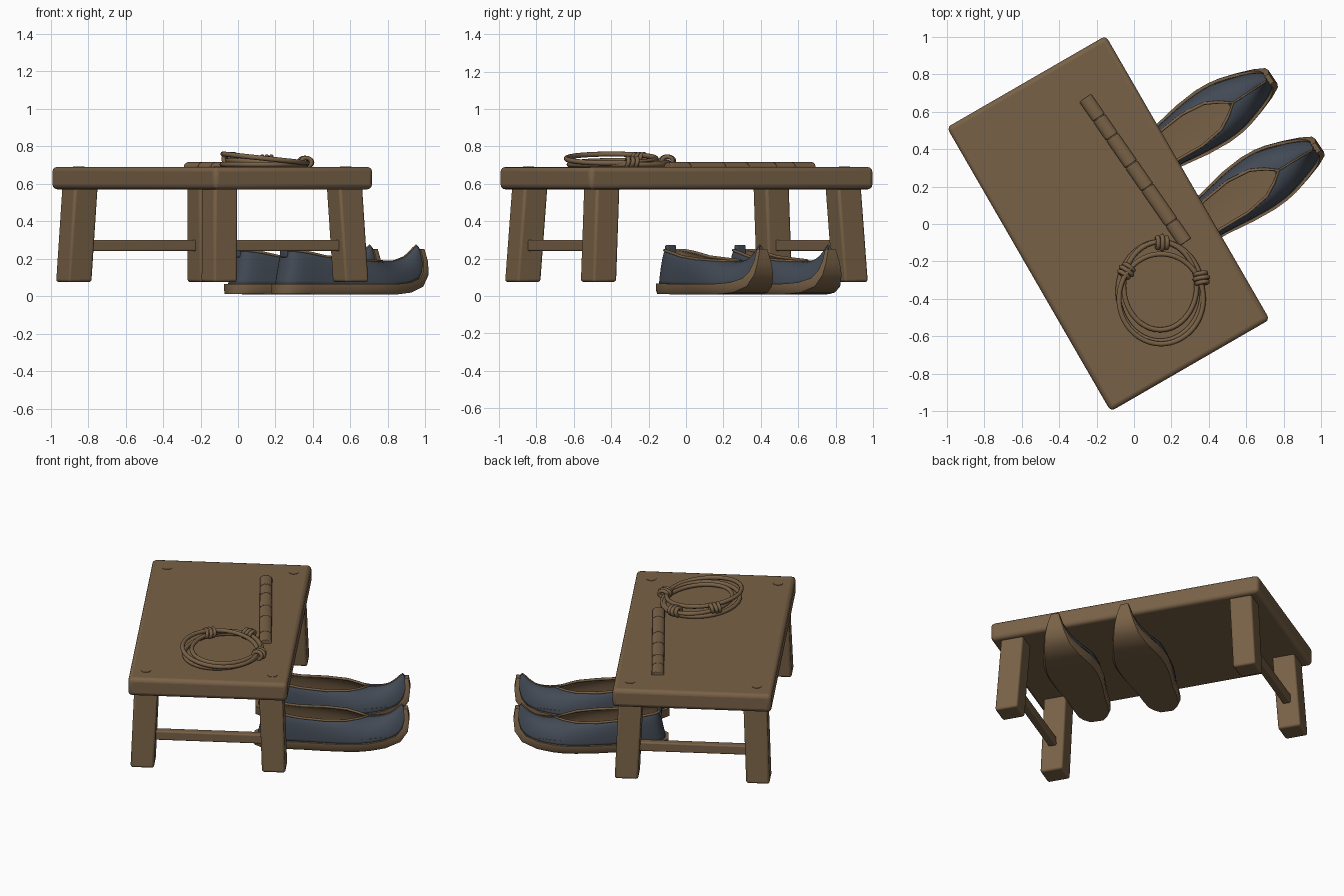
import bpy, bmesh, math
from mathutils import Matrix, Vector

if "Cube" in bpy.data.objects:
    bpy.data.objects.remove(bpy.data.objects["Cube"])

def material(name, rgb):
    m = bpy.data.materials.new(name)
    m.diffuse_color = (*rgb, 1)
    m.use_nodes = True
    m.node_tree.nodes["Principled BSDF"].inputs["Base Color"].default_value = m.diffuse_color
    return m

BROWN = material("warm brown", (0.19, 0.12, 0.062))
BLUE = material("slate blue", (0.055, 0.068, 0.09))
STOOL = Matrix.Translation((-0.1375, 0.0025, 0)) @ Matrix.Rotation(math.radians(30), 4, 'Z')

def finish(name, bm, mats, matrix=Matrix(), bevel=0, angle=40):
    me = bpy.data.meshes.new(name)
    bm.to_mesh(me)
    bm.free()
    ob = bpy.data.objects.new(name, me)
    bpy.context.collection.objects.link(ob)
    for m in mats:
        me.materials.append(m)
    ob.matrix_world = matrix
    if bevel:
        b = ob.modifiers.new("bevel", 'BEVEL')
        b.width, b.segments = bevel, 3
    bpy.ops.object.select_all(action='DESELECT')
    bpy.context.view_layer.objects.active = ob
    ob.select_set(True)
    bpy.ops.object.shade_smooth_by_angle(angle=math.radians(angle))
    return ob

def box(name, centre, size, matrix, bevel, mat=BROWN, splay=(0, 0)):
    bm = bmesh.new()
    bmesh.ops.create_cube(bm, size=1)
    for v in bm.verts:
        low = v.co.z < 0
        v.co = Vector(centre) + v.co * Vector(size)
        if low:
            v.co.x += splay[0]
            v.co.y += splay[1]
    return finish(name, bm, [mat], matrix, bevel)

def cylinder(name, r, depth, matrix):
    bm = bmesh.new()
    bmesh.ops.create_cone(bm, cap_ends=True, segments=20, radius1=r, radius2=r, depth=depth)
    return finish(name, bm, [BROWN], matrix)

def tube(name, pts, r, matrix=Matrix(), cyclic=True):
    cu = bpy.data.curves.new(name, 'CURVE')
    cu.dimensions = '3D'
    cu.bevel_depth, cu.bevel_resolution, cu.use_fill_caps = r, 3, True
    sp = cu.splines.new('POLY')
    sp.points.add(len(pts) - 1)
    for p, co in zip(sp.points, pts):
        p.co = (*co, 1)
    sp.use_cyclic_u, sp.use_smooth = cyclic, True
    ob = bpy.data.objects.new(name, cu)
    bpy.context.collection.objects.link(ob)
    cu.materials.append(BROWN)
    ob.matrix_world = matrix
    return ob

# Low bench: slab, splayed legs, pegs and end rails
box("bench_top", (0, 0, 0.63), (0.98, 1.75, 0.12), STOOL, 0.025)
for sy in (-1, 1):
    for sx in (-1, 1):
        box("bench_leg", (sx * 0.385, sy * 0.745, 0.33), (0.145, 0.145, 0.51), STOOL, 0.014,
            splay=(sx * 0.02, sy * 0.032))
        cylinder("leg_peg", 0.03, 0.006, STOOL @ Matrix.Translation((sx * 0.39, sy * 0.75, 0.69)))
    box("end_rail", (0, sy * 0.765, 0.27), (0.72, 0.05, 0.06), STOOL, 0.008)

# Flattened jointed stick lying on the bench
a, b = Vector((-0.262, 0.675, 0.69)), Vector((0.275, -0.1, 0.69))
rot = (b - a).to_track_quat('Z', 'Y').to_matrix().to_4x4()
joints = [0, 0.14, 0.27, 0.46, 0.62, 0.86, 1]
for t0, t1 in zip(joints, joints[1:]):
    mid = a.lerp(b, (t0 + t1) / 2)
    depth = (b - a).length * (t1 - t0) - 0.006
    ob = cylinder("stick_segment", 0.038, depth,
                  Matrix.Translation(mid) @ Matrix.Diagonal((1, 1, 0.7, 1)) @ rot)
    bv = ob.modifiers.new("bevel", 'BEVEL')
    bv.width, bv.segments, bv.limit_method = 0.005, 2, 'ANGLE'
cylinder("stick_core", 0.033, (b - a).length - 0.01,
         Matrix.Translation((a + b) / 2) @ Matrix.Diagonal((1, 1, 0.7, 1)) @ rot)

# Rope coil: three loops, one tilted, tied by wraps
for cx, cy, rx, ry, z, tilt in ((0.14, -0.36, 0.225, 0.265, 0.703, 0),
                                (0.145, -0.40, 0.225, 0.24, 0.735, 0.024),
                                (0.14, -0.33, 0.195, 0.235, 0.715, 0.01)):
    tube("rope_loop", [(cx + rx * math.cos(t), cy + ry * math.sin(t), z - tilt * math.cos(t))
                       for t in (2 * math.pi * i / 64 for i in range(64))], 0.0135)
for kx, ky, kz, ang in ((0.15, -0.10, 0.722, 0), (-0.04, -0.25, 0.735, 55), (0.36, -0.29, 0.715, 100)):
    for off in (-0.024, 0, 0.024):
        m = Matrix.Translation((kx, ky, kz)) @ Matrix.Rotation(math.radians(ang), 4, 'Z')
        ring = [(off + 0.004 * math.sin(t), (0.036 - abs(off) * 0.3) * math.cos(t), 0.023 * math.sin(t))
                for t in (2 * math.pi * i / 20 for i in range(20))]
        tube("rope_wrap", ring, 0.012, m)

# Shoe stations: base distance, base height, top distance, top height, half width, opening half width
ST = [(0.0, .06, .04, .245, .03, .025), (.02, .06, .052, .245, .068, .05), (.06, .06, .08, .243, .092, .066),
      (.14, .06, .15, .232, .105, .078), (.26, .058, .26, .21, .115, .088), (.42, .058, .42, .197, .142, .1),
      (.55, .058, .55, .19, .152, .083), (.63, .058, .62, .186, .147, .045), (.69, .06, .68, .184, .136, 0),
      (.78, .067, .75, .187, .108, 0), (.86, .09, .81, .207, .076, 0), (.895, .13, .845, .232, .054, 0),
      (.91, .185, .868, .255, .034, 0), (.905, .25, .89, .272, .012, 0)]

def subdivide(ob, levels):
    s = ob.modifiers.new("smooth", 'SUBSURF')
    s.levels = s.render_levels = levels

def shoe(matrix, bend):
    def mid(d):
        return bend * math.sin(math.pi * min(1, max(0, d)))
    # Upper: two curved walls that meet over the toe
    bm = bmesh.new()
    N, cols = 7, []
    for db, zb, dt, zt, w, o in ST:
        pair = []
        for s in (-1, 1):
            col = []
            for k in range(N):
                t = math.pi / 2 * k / (N - 1)
                d = db + (dt - db) * math.sin(t)
                col.append(bm.verts.new((d, mid(d) + s * (o + (w - o) * math.cos(t)),
                                         zb + (zt - zb) * math.sin(t))))
            pair.append(col)
        cols.append(pair)
    for p, q in zip(cols, cols[1:]):
        for k in range(N - 1):
            bm.faces.new((p[0][k], q[0][k], q[0][k + 1], p[0][k + 1]))
            bm.faces.new((p[1][k], p[1][k + 1], q[1][k + 1], q[1][k]))
    for k in range(N - 1):
        e = cols[0]
        bm.faces.new((e[1][k], e[0][k], e[0][k + 1], e[1][k + 1]))
    bmesh.ops.remove_doubles(bm, verts=bm.verts, dist=0.0005)
    up = finish("shoe_upper", bm, [BLUE, BROWN], matrix, angle=80)
    subdivide(up, 1)
    so = up.modifiers.new("lining", 'SOLIDIFY')
    so.thickness, so.offset, so.material_offset = 0.008, -1, 1

    # Sole: thick slab that narrows and wraps up the toe
    bm = bmesh.new()
    rows = []
    for i, (db, zb, dt, zt, w, o) in enumerate(ST):
        p, q = ST[max(0, i - 1)], ST[min(len(ST) - 1, i + 1)]
        tan = Vector((q[0] - p[0], q[1] - p[1])).normalized()
        th = 0.05 if db < 0.75 else max(0.02, 0.05 - 0.2 * max(0, zb - 0.06))
        if i == 0:
            db -= 0.016
        W = w + 0.014
        row = []
        for f, h in ((-1, 0.006), (-1, -th * 0.6), (-0.9, -th), (0.9, -th), (1, -th * 0.6), (1, 0.006)):
            d, z = db - tan.y * h, zb + tan.x * h
            row.append(bm.verts.new((d, mid(db) + f * W, z)))
        rows.append(row)
    for p, q in zip(rows, rows[1:]):
        for k in range(6):
            j = (k + 1) % 6
            bm.faces.new((p[k], p[j], q[j], q[k]))
    bm.faces.new(rows[0])
    bm.faces.new(rows[-1][::-1])
    bmesh.ops.recalc_face_normals(bm, faces=bm.faces)
    finish("shoe_sole", bm, [BROWN], matrix, angle=50)

    # Insole inside the opening
    bm = bmesh.new()
    rows = [[bm.verts.new((s[0] + 0.01, mid(s[0]) + f * s[4] * 0.95, 0.08 + 0.01 * abs(f)))
             for f in (-1, 0, 1)] for s in ST[:10]]
    for p, q in zip(rows, rows[1:]):
        for k in (0, 1):
            bm.faces.new((p[k], q[k], q[k + 1], p[k + 1]))
    finish("shoe_insole", bm, [BROWN], matrix)

    # Collar piping and heel tab
    edge = [(s[2], mid(s[2]) - s[5], s[3]) for s in ST[:9]]
    edge += [(s[2], mid(s[2]) + s[5], s[3]) for s in ST[7::-1]]
    tube("collar_piping", edge, 0.008, matrix)
    tube("toe_seam", [(s[2], mid(s[2]), s[3]) for s in ST[8:]], 0.005, matrix, False)
    box("heel_tab", (0.04, 0, 0.24), (0.028, 0.06, 0.066), matrix, 0.008, BLUE)

# Pair of shoes tucked beside the bench
turn = Matrix.Rotation(math.radians(33.7), 4, 'Z')
shoe(Matrix.Translation((0.216, -0.104, 0)) @ turn, 0.02)
shoe(Matrix.Translation((-0.036, 0.266, 0)) @ turn, 0.004)
